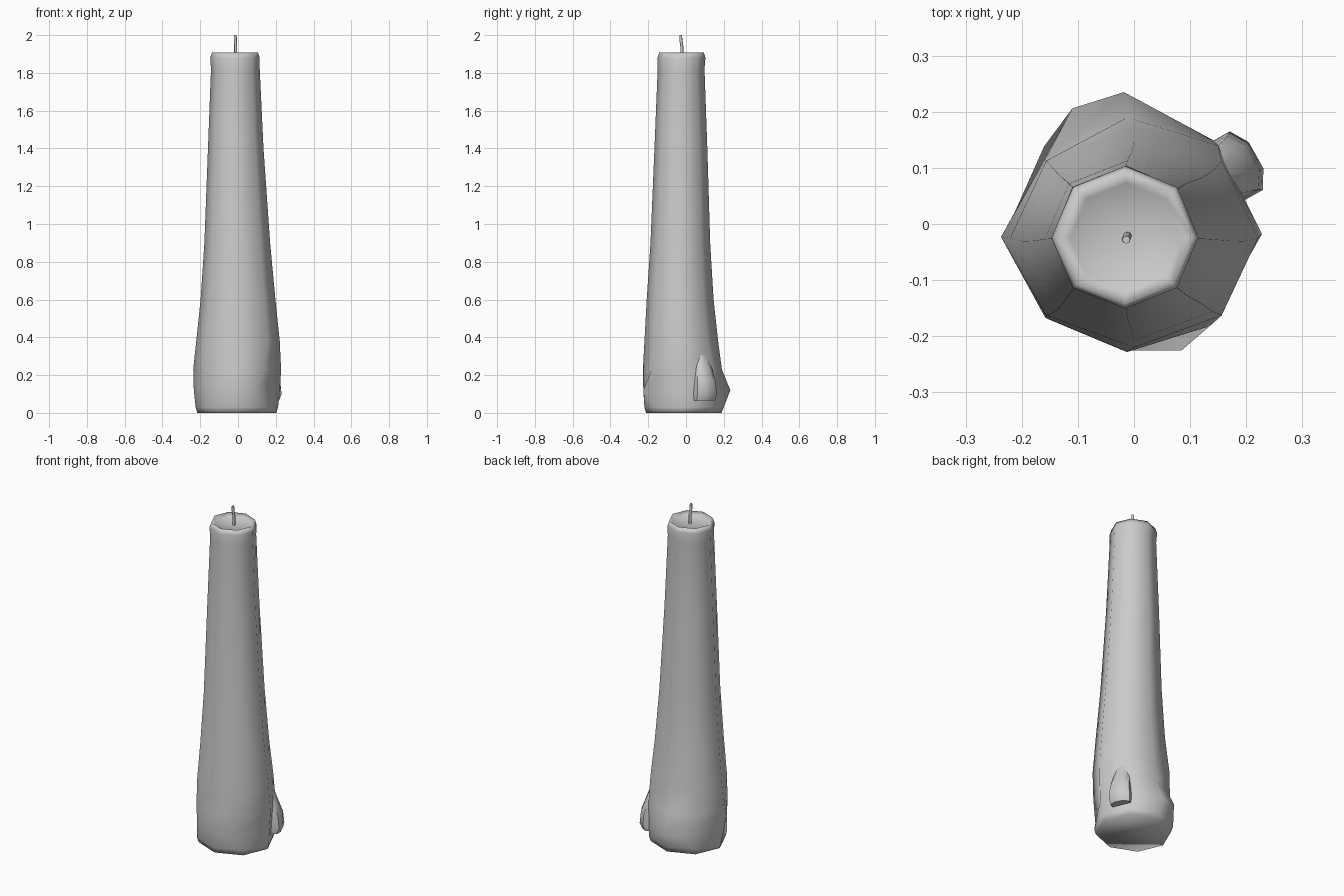
import bpy, bmesh, math
from mathutils import Vector


def oval(z, cx, cy, rx, ry, n=8):
    return [(cx + rx * math.cos(2 * math.pi * i / n),
             cy + ry * math.sin(2 * math.pi * i / n), z) for i in range(n)]


def flat(z, pts, s=1.0):
    return [(x * s, y * s, z) for x, y in pts]


def loft(name, rings, angle=180):
    bm = bmesh.new()
    loops = [[bm.verts.new(p) for p in r] for r in rings]
    n = len(rings[0])
    for a, b in zip(loops, loops[1:]):
        for i in range(n):
            j = (i + 1) % n
            bm.faces.new((a[i], a[j], b[j], b[i]))
    bm.faces.new(loops[0][::-1])
    bm.faces.new(loops[-1])
    bmesh.ops.recalc_face_normals(bm, faces=bm.faces)
    me = bpy.data.meshes.new(name)
    bm.to_mesh(me)
    bm.free()
    ob = bpy.data.objects.new(name, me)
    bpy.context.collection.objects.link(ob)
    bpy.context.view_layer.objects.active = ob
    ob.select_set(True)
    bpy.ops.object.shade_smooth_by_angle(angle=math.radians(angle))
    ob.select_set(False)
    return ob


# Candle body: lumpy melted base, tapering shaft, rounded rim, sunken pool
lump = [(0.222, -0.02), (0.14, 0.15), (-0.018, 0.235), (-0.11, 0.206),
        (-0.234, -0.027), (-0.152, -0.17), (-0.018, -0.226), (0.085, -0.225)]
swell = [(0.228, -0.018), (0.15, 0.14), (-0.012, 0.19), (-0.16, 0.112),
         (-0.237, -0.023), (-0.158, -0.167), (-0.012, -0.228), (0.135, -0.182)]
body = [
    oval(0.0, -0.006, -0.012, 0.209, 0.2),
    oval(0.03, -0.006, -0.01, 0.218, 0.21),
    flat(0.12, lump),
    flat(0.23, swell),
    oval(0.38, 0.0, -0.025, 0.221, 0.195),
    oval(0.6, 0.0, -0.031, 0.198, 0.177),
    oval(0.9, -0.004, -0.03, 0.174, 0.158),
    oval(1.4, -0.012, -0.027, 0.147, 0.14),
    oval(1.82, -0.014, -0.026, 0.129, 0.124),
    oval(1.88, -0.016, -0.024, 0.131, 0.127),
    oval(1.908, -0.016, -0.024, 0.122, 0.118),
    oval(1.893, -0.014, -0.024, 0.1, 0.097),
    oval(1.885, -0.012, -0.022, 0.02, 0.02),
]
loft("candle_body", body)

# Wax drip: tapering run down the back right side, blunt at its foot
out = Vector((0.87, 0.49, 0))
side = Vector((-0.49, 0.87, 0))


def drip_ring(z, depth, half, root=0.12):
    section = [(root, -half), (depth - 0.02, -half), (depth, -half * 0.45),
               (depth, half * 0.45), (depth - 0.02, half), (root, half)]
    return [out * d + side * s + Vector((0, 0, z)) for d, s in section]


loft("wax_drip", [drip_ring(0.065, 0.235, 0.055), drip_ring(0.1, 0.25, 0.06),
                  drip_ring(0.17, 0.243, 0.055), drip_ring(0.23, 0.22, 0.048),
                  drip_ring(0.37, 0.17, 0.03)], 50)

# Wick, slightly bent
loft("wick", [oval(1.87, -0.012, -0.021, 0.008, 0.008),
              oval(1.94, -0.012, -0.022, 0.008, 0.008),
              oval(1.975, -0.014, -0.027, 0.008, 0.008),
              oval(2.0, -0.014, -0.028, 0.007, 0.007)], 50)
